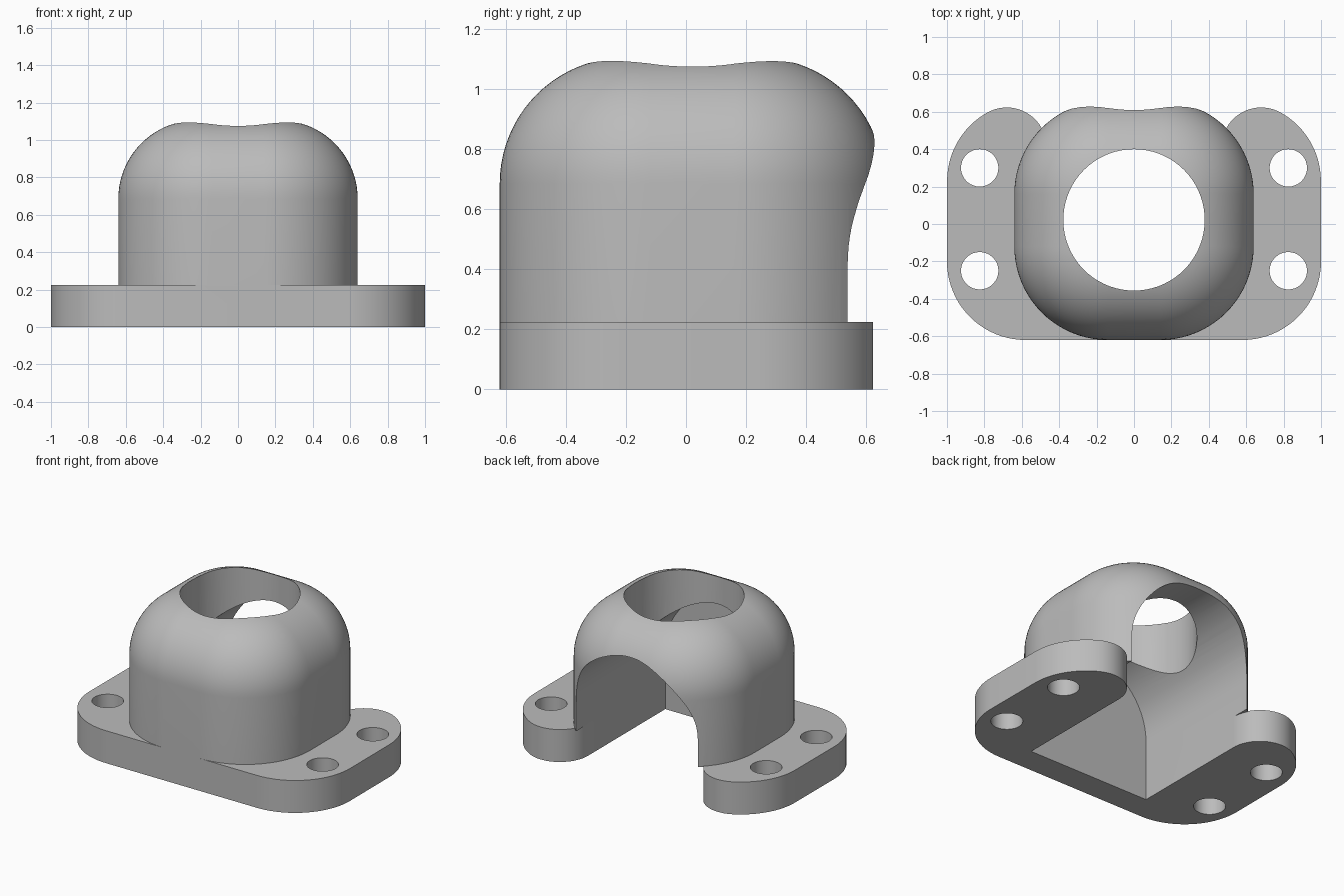
import bpy, bmesh
from math import sin, cos, pi, radians

cube = bpy.data.objects.get("Cube")
if cube:
    bpy.data.objects.remove(cube, do_unlink=True)

grey = bpy.data.materials.new("plain_grey")
grey.use_nodes = True
colour = (0.5, 0.5, 0.5, 1)
grey.diffuse_color = colour
grey.node_tree.nodes["Principled BSDF"].inputs["Base Color"].default_value = colour


def arc(cx, cy, r, start, end, steps=20):
    angles = [radians(start + (end - start) * i / steps) for i in range(steps + 1)]
    return [(cx + r * cos(a), cy + r * sin(a)) for a in angles]


def loft(name, rings):
    """Closed solid through equal-length rings of 3D points."""
    bm = bmesh.new()
    loops = [[bm.verts.new(p) for p in ring] for ring in rings]
    n = len(loops[0])
    for low, high in zip(loops, loops[1:]):
        for i in range(n):
            j = (i + 1) % n
            bm.faces.new((low[i], low[j], high[j], high[i]))
    bm.faces.new(loops[0][::-1])
    bm.faces.new(loops[-1])
    bmesh.ops.recalc_face_normals(bm, faces=bm.faces)
    mesh = bpy.data.meshes.new(name)
    bm.to_mesh(mesh)
    bm.free()
    mesh.materials.append(grey)
    obj = bpy.data.objects.new(name, mesh)
    bpy.context.collection.objects.link(obj)
    return obj


def prism(name, outline, z0, z1):
    return loft(name, [[(x, y, z) for x, y in outline] for z in (z0, z1)])


def combine(target, tool, operation):
    mod = target.modifiers.new(operation, 'BOOLEAN')
    mod.operation = operation
    mod.solver = 'EXACT'
    mod.object = tool
    bpy.context.view_layer.objects.active = target
    bpy.ops.object.modifier_apply(modifier=mod.name)
    bpy.data.objects.remove(tool, do_unlink=True)


def rounded_square(half, r, cy):
    c = half - r
    pts = []
    for k, (sx, sy) in enumerate([(1, 1), (-1, 1), (-1, -1), (1, -1)]):
        pts += arc(sx * c, cy + sy * c, r, 90 * k, 90 * k + 90)
    return pts


# Base flange with two rounded ears at the back
side = (arc(0.58, -0.2, 0.42, -90, 0)
        + arc(0.58, 0.23, 0.419, 0, 59.8)
        + arc(0.68, 0.41, 0.213, 59.8, 180)[1:])
outline = side + [(-x, y) for x, y in reversed(side)]
body = prism("flanged_housing", outline, 0, 0.225)

# Domed hood with a rounded top edge
half, corner, edge, spring, mid_y = 0.64, 0.5, 0.42, 0.685, 0.02
rings = [[(x, y, 0.22) for x, y in rounded_square(half, corner, mid_y)]]
for i in range(21):
    t = i / 20 * pi / 2
    inset = edge * (1 - cos(t))
    rings.append([(x, y, spring + edge * sin(t))
                  for x, y in rounded_square(half - inset, corner - inset, mid_y)])
combine(body, loft("hood", rings), 'UNION')

# Arched cavity, open below and at the back
arch = [(-0.467, -0.2), (0.467, -0.2)] + arc(0, 0.418, 0.467, 0, 180, 48)
cavity = loft("cavity_cutter", [[(x, y, z) for x, z in arch] for y in (-0.44, 1)])
combine(body, cavity, 'DIFFERENCE')

# Round opening in the top
opening = prism("opening_cutter", arc(0, 0.022, 0.378, 0, 355, 71), 0.3, 1.4)
combine(body, opening, 'DIFFERENCE')

# Four bolt holes through the flange
for x in (-0.825, 0.825):
    for y in (-0.25, 0.3):
        hole = prism("bolt_hole_cutter", arc(x, y, 0.1, 0, 350, 35), -0.2, 0.5)
        combine(body, hole, 'DIFFERENCE')

bpy.ops.object.select_all(action='DESELECT')
body.select_set(True)
bpy.context.view_layer.objects.active = body
bpy.ops.object.shade_smooth_by_angle(angle=radians(30))
